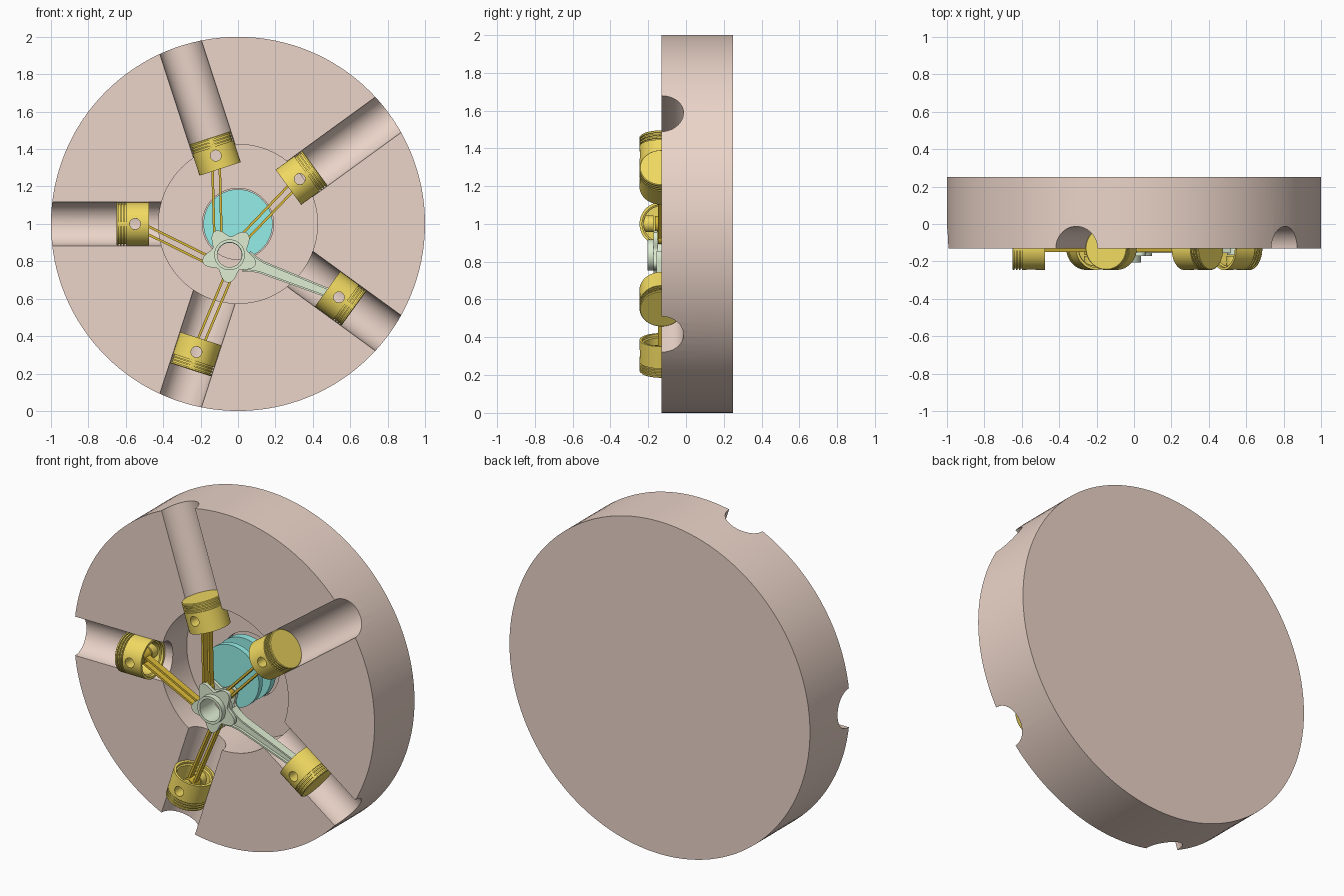
import bpy, bmesh
from math import pi, cos, sin, radians, hypot
from mathutils import Matrix, Vector

if "Cube" in bpy.data.objects:
    bpy.data.objects.remove(bpy.data.objects["Cube"])

Y0 = -0.13          # plane of the cylinder axes
R = 0.117           # bore radius


def mat(name, rgb):
    m = bpy.data.materials.new(name)
    m.diffuse_color = (*rgb, 1)
    m.use_nodes = True
    m.node_tree.nodes["Principled BSDF"].inputs["Base Color"].default_value = m.diffuse_color
    return m


TAN = mat("tan", (0.83, 0.66, 0.58))
GOLD = mat("gold", (0.88, 0.70, 0.12))
DARK_GOLD = mat("dark_gold", (0.72, 0.50, 0.04))
GREEN = mat("pale_green", (0.74, 0.85, 0.65))
CYAN = mat("cyan", (0.30, 0.85, 0.80))


def finish(name, bm, m, matrix=None):
    bmesh.ops.remove_doubles(bm, verts=bm.verts[:], dist=1e-5)
    bmesh.ops.recalc_face_normals(bm, faces=bm.faces[:])
    me = bpy.data.meshes.new(name)
    bm.to_mesh(me)
    bm.free()
    if matrix:
        me.transform(matrix)
    me.materials.append(m)
    ob = bpy.data.objects.new(name, me)
    bpy.context.collection.objects.link(ob)
    return ob


def lathe(name, profile, m, matrix, closed=True, steps=64):
    """Spin (radius, height) points about local z."""
    bm = bmesh.new()
    vs = [bm.verts.new((r, 0, h)) for r, h in profile]
    es = [bm.edges.new(p) for p in zip(vs, vs[1:])]
    if closed:
        es.append(bm.edges.new((vs[-1], vs[0])))
    bmesh.ops.spin(bm, geom=vs + es, cent=(0, 0, 0), axis=(0, 0, 1),
                   angle=2 * pi, steps=steps)
    return finish(name, bm, m, matrix)


def along_y(x, z):
    return Matrix.Translation((x, 0, z)) @ Matrix.Rotation(-pi / 2, 4, 'X')


def tube(name, ro, ri, y0, y1, x, z, m, steps=48):
    if ri == 0:
        return lathe(name, [(0, y0), (ro, y0), (ro, y1), (0, y1)], m, along_y(x, z), False, steps)
    return lathe(name, [(ri, y0), (ro, y0), (ro, y1), (ri, y1)], m, along_y(x, z), True, steps)


def prism(name, pts, y0, y1, m):
    """Extrude an outline in the x-z plane along y."""
    bm = bmesh.new()
    f = bm.faces.new([bm.verts.new((x, y0, z)) for x, z in pts])
    ext = bmesh.ops.extrude_face_region(bm, geom=[f])["geom"]
    bmesh.ops.translate(bm, verts=[g for g in ext if isinstance(g, bmesh.types.BMVert)],
                        vec=(0, y1 - y0, 0))
    return finish(name, bm, m)


def strip(p, q, pts):
    """Map (distance from p, side offset) points onto the line p-q."""
    d = (q - p).normalized()
    n = Vector((-d.y, d.x))
    return [tuple(p + d * a + n * b) for a, b in pts]


def select(obs):
    bpy.ops.object.select_all(action='DESELECT')
    for o in obs:
        o.select_set(True)
    bpy.context.view_layer.objects.active = obs[0]


def join(name, obs):
    select(obs)
    bpy.ops.object.join()
    obs[0].name = name
    bpy.ops.object.shade_smooth_by_angle(angle=radians(30))
    return obs[0]


def cut(ob, cutter):
    cutter.hide_render = True
    b = ob.modifiers.new("cut", 'BOOLEAN')
    b.operation, b.solver, b.object = 'DIFFERENCE', 'EXACT', cutter
    select([ob])
    bpy.ops.object.modifier_apply(modifier=b.name)
    bpy.data.objects.remove(cutter)


def radial(angle):
    """Local z points outward along a cylinder axis, local y stays y."""
    return Matrix.Translation((0, Y0, 1)) @ Matrix.Rotation(pi / 2 - angle, 4, 'Y')


# Crankcase: disc with a stepped central pocket and five half-round bores
body = lathe("crankcase", [(0, 0.25), (1, 0.25), (1, Y0), (0.425, Y0), (0.425, 0.12),
                           (0.19, 0.12), (0.19, 0.16), (0, 0.16)],
             TAN, along_y(0, 1), False, 128)
angles = [radians(a) for a in (-36, 36, 108, 180, 252)]
for a in angles:
    cut(body, lathe("bore_cutter", [(0, 0.35), (R, 0.35), (R, 1.2), (0, 1.2)],
                    TAN, radial(a), False))
join("crankcase", [body])

# Crankshaft: two webs on a shaft, bored at the crank pin
hub = Vector((-0.045, 0.835))
crank = lathe("crankshaft", [(0, -0.065), (0.185, -0.065), (0.185, -0.03), (0.1, -0.03),
                             (0.1, 0.05), (0.185, 0.05), (0.185, 0.095), (0.1, 0.095),
                             (0.1, 0.16), (0, 0.16)], CYAN, along_y(0, 1), False)
cut(crank, tube("pin_cutter", 0.064, 0, -0.3, 0.115, *hub, CYAN))
join("crankshaft", [crank])

# Pistons: ringed, hollow, with wrist pin bosses
wrist_dist = [0.667, 0.408, 0.384, 0.55, 0.72]
wrists = []
for i, (a, dist) in enumerate(zip(angles, wrist_dist)):
    w = Vector((dist * cos(a), 1 + dist * sin(a)))
    wrists.append(w)
    r, g = R - 0.001, R - 0.009
    prof = [(0, 0.1), (r - 0.004, 0.1), (r, 0.096)]
    for h in (0.088, 0.072, 0.056):
        prof += [(r, h), (g, h), (g, h - 0.008), (r, h - 0.008)]
    prof += [(r, -0.075), (0.102, -0.075), (0.102, -0.06), (0.094, -0.055), (0.094, 0.055), (0, 0.055)]
    piston = lathe("piston", prof, GOLD, radial(a) @ Matrix.Translation((0, 0, dist)), False)
    cut(piston, tube("wrist_cutter", 0.029, 0, Y0 - 0.2, Y0 + 0.2, *w, GOLD))
    bosses = [tube("boss", 0.044, 0.029, Y0 + min(s * 0.042, s * 0.102),
                   Y0 + max(s * 0.042, s * 0.102), *w, GOLD) for s in (-1, 1)]
    join(f"piston_{i + 1}", [piston] + bosses)

# Master rod: hub ring, two star flanges, tapered I-beam and small end
axis = wrists[0] - hub
t0 = math_angle = Vector((1, 0)).angle_signed(axis) * -1
ring = tube("hub_ring", 0.082, 0.066, Y0 - 0.075, Y0 + 0.065, *hub, GREEN)
parts = [ring, tube("hub_core", 0.086, 0.068, Y0 - 0.03, Y0 + 0.03, *hub, GREEN)]
N = 100
for y in (Y0 - 0.042, Y0 + 0.02):
    outer, inner = [], []
    bm = bmesh.new()
    loops = []
    for k in range(N):
        t = 2 * pi * k / N
        ro = 0.123 + 0.026 * cos(5 * (t - t0))
        loops.append([bm.verts.new((hub.x + q * cos(t), yy, hub.y + q * sin(t)))
                      for q, yy in ((0.07, y), (ro, y), (ro, y + 0.022), (0.07, y + 0.022))])
    for k in range(N):
        A, B = loops[k], loops[(k + 1) % N]
        for j in range(4):
            bm.faces.new((A[j], A[(j + 1) % 4], B[(j + 1) % 4], B[j]))
    parts.append(finish("star", bm, GREEN))
L = axis.length
stations = [(0.095, 0.06), (0.13, 0.045), (0.18, 0.034), (L - 0.1, 0.026), (L - 0.035, 0.026)]
for s in (-1, 1):
    edge = [(a, s * b) for a, b in stations] + [(a, s * (b - 0.01)) for a, b in reversed(stations)]
    parts.append(prism("flange", strip(hub, wrists[0], edge), Y0 - 0.026, Y0 + 0.026, GREEN))
web = [(a, b - 0.005) for a, b in stations] + [(a, 0.005 - b) for a, b in reversed(stations)]
parts.append(prism("web", strip(hub, wrists[0], web), Y0 - 0.01, Y0 + 0.01, GREEN))
parts.append(tube("small_end", 0.043, 0.029, Y0 - 0.035, Y0 + 0.035, *wrists[0], GREEN))
join("master_rod", parts)

# Link rods: twin rails between a star lobe and a wrist pin
for i in range(1, 5):
    t = t0 + i * 2 * pi / 5
    p, q = hub + Vector((cos(t), sin(t))) * 0.115, wrists[i]
    L = (q - p).length
    parts = [tube("big_eye", 0.03, 0.014, Y0 - 0.018, Y0 + 0.018, *p, DARK_GOLD, 32),
             tube("small_eye", 0.043, 0.029, Y0 - 0.035, Y0 + 0.035, *q, DARK_GOLD, 32)]
    for s in (-1, 1):
        rail = [(0.018, s * 0.013), (L - 0.033, s * 0.013), (L - 0.033, s * 0.026), (0.018, s * 0.026)]
        parts.append(prism("rail", strip(p, q, rail), Y0 - 0.019, Y0 + 0.019, DARK_GOLD))
    join(f"link_rod_{i}", parts)
